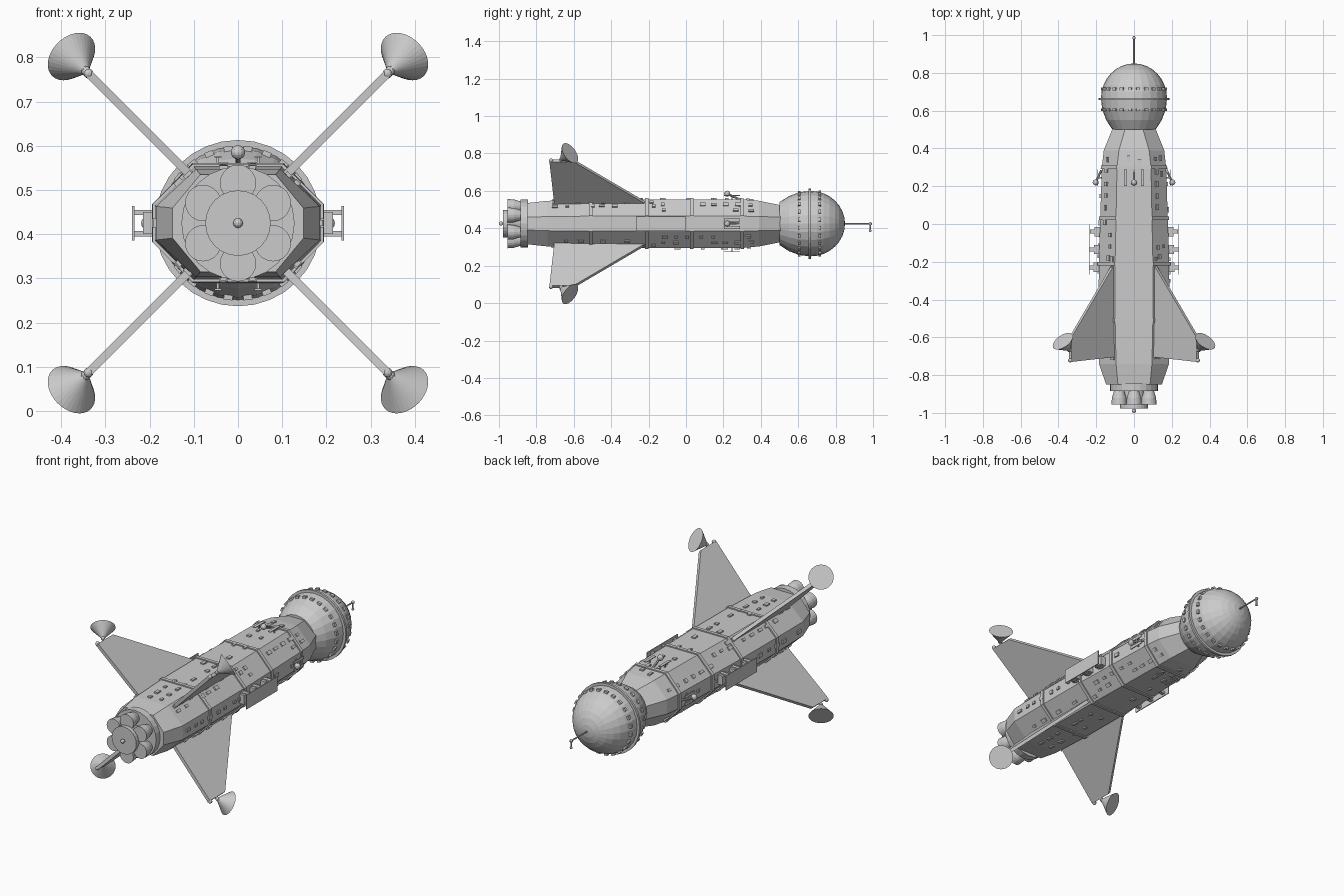
import bpy, bmesh, math, random
from mathutils import Vector, Matrix

if "Cube" in bpy.data.objects:
    bpy.data.objects.remove(bpy.data.objects["Cube"], do_unlink=True)

random.seed(4)
AXIS_Z = 0.425
FORWARD = Vector((0, 1, 0))

grey = bpy.data.materials.new("hull grey")
grey.use_nodes = True
grey.diffuse_color = (0.6, 0.6, 0.6, 1)
grey.node_tree.nodes["Principled BSDF"].inputs["Base Color"].default_value = grey.diffuse_color


def finish(name, bm):
    bmesh.ops.recalc_face_normals(bm, faces=bm.faces)
    mesh = bpy.data.meshes.new(name)
    bm.to_mesh(mesh)
    bm.free()
    mesh.materials.append(grey)
    obj = bpy.data.objects.new(name, mesh)
    bpy.context.collection.objects.link(obj)
    return obj


def add_loft(bm, rings):
    """Skin a list of equal closed rings and cap both ends."""
    loops = [[bm.verts.new(p) for p in ring] for ring in rings]
    n = len(loops[0])
    for a, b in zip(loops, loops[1:]):
        for i in range(n):
            j = (i + 1) % n
            bm.faces.new((a[i], a[j], b[j], b[i]))
    bm.faces.new(loops[0])
    bm.faces.new(loops[-1])


def add_lathe(bm, profile, origin, direction, segs=16):
    """Turn (distance, radius) pairs about a direction."""
    turn = Vector(direction).to_track_quat('Z', 'Y')
    rings = []
    for d, r in profile:
        ring = []
        for k in range(segs):
            t = math.tau * k / segs
            ring.append(Vector(origin) + turn @ Vector((r * math.cos(t), r * math.sin(t), d)))
        rings.append(ring)
    add_loft(bm, rings)


def lathe(name, profile, origin=(0, 0, AXIS_Z), direction=FORWARD, segs=16):
    bm = bmesh.new()
    add_lathe(bm, profile, origin, direction, segs)
    return finish(name, bm)


def add_rod(bm, a, b, r):
    a, b = Vector(a), Vector(b)
    add_lathe(bm, [(0, r), ((b - a).length, r)], a, b - a, 8)


def add_ball(bm, centre, r):
    bmesh.ops.create_uvsphere(bm, u_segments=12, v_segments=8, radius=r,
                              matrix=Matrix.Translation(centre))


def add_box(bm, centre, size, across, along, out):
    m = Matrix((across, along, out)).transposed().to_4x4()
    m.translation = centre
    bmesh.ops.create_cube(bm, size=1, matrix=m @ Matrix.Diagonal((*size, 1)))


# Hull stations: y, half width, half height, half flat top, half flat side
STATIONS = [
    (-0.85, 0.148, 0.11, 0.085, 0.034), (-0.74, 0.185, 0.122, 0.095, 0.038),
    (-0.5, 0.188, 0.128, 0.1, 0.04), (-0.2, 0.186, 0.13, 0.1, 0.04),
    (0.03, 0.179, 0.13, 0.095, 0.04), (0.3, 0.17, 0.13, 0.09, 0.04),
    (0.39, 0.16, 0.122, 0.08, 0.038), (0.51, 0.112, 0.098, 0.045, 0.035)]


def section(y, grow=0):
    """Eight-sided hull outline at y."""
    for p, q in zip(STATIONS, STATIONS[1:]):
        if y <= q[0]:
            break
    t = (y - p[0]) / (q[0] - p[0])
    w, h, a, s = [u + (v - u) * t for u, v in zip(p[1:], q[1:])]
    w, h, a, s = w + grow, h + grow, a + grow * 0.5, s + grow * 0.5
    pts = [(w, s), (a, h), (-a, h), (-w, s), (-w, -s), (-a, -h), (a, -h), (w, -s)]
    return [Vector((x, y, AXIS_Z + z)) for x, z in pts]


def add_plate(bm, side, u, y, size, lift=0.0):
    """Box on hull side 0-7, at fraction u across it."""
    pts = section(y)
    p, q = pts[side], pts[(side + 1) % 8]
    across = (q - p).normalized()
    out = Vector((across.z, 0, -across.x))
    add_box(bm, p.lerp(q, u) + out * lift, size, across, FORWARD, out)


# Hull and its raised bands
bm = bmesh.new()
add_loft(bm, [section(s[0]) for s in STATIONS])
finish("hull", bm)
bm = bmesh.new()
for y in (-0.51, -0.21, 0.03, 0.3):
    add_loft(bm, [section(y - 0.009, 0.006), section(y + 0.009, 0.006)])
finish("hull_bands", bm)

# Small hull hatches and boxes
bm = bmesh.new()
for side in range(8):
    columns = (0.5,) if side in (3, 7) else (0.33, 0.67)
    for k in range(17):
        y = -0.7 + k * 0.065
        for u in columns:
            if random.random() < 0.62:
                if side % 2 == 0 and y < -0.15:
                    u = 0.82 if u > 0.5 else 0.6
                    if side in (2, 6):
                        u = 1 - u
                size = (random.choice((0.014, 0.02)), random.choice((0.02, 0.03)), 0.014)
                add_plate(bm, side, u, y + random.uniform(-0.01, 0.01), size)
finish("hull_hatches", bm)

# Raised strips near the nose, and long side panels on struts
bm = bmesh.new()
for side in (1, 3, 5, 7):
    for u in (0.25, 0.75):
        add_plate(bm, side, u, 0.245, (0.016, 0.085, 0.004), 0.02)
        add_plate(bm, side, u, 0.245, (0.006, 0.006, 0.024), 0.008)
finish("raised_strips", bm)
bm = bmesh.new()
for side in (3, 7):
    add_plate(bm, side, 0.5, -0.135, (0.078, 0.265, 0.005), 0.053)
    for y in (-0.23, -0.135, -0.04):
        for u in (0.2, 0.8):
            add_plate(bm, side, u, y, (0.012, 0.02, 0.054), 0.026)
        add_plate(bm, side, 0.5, y, (0.05, 0.05, 0.03), 0.014)
finish("side_panels", bm)

# Short whip aerials on the top and the sides
bm = bmesh.new()
for out, base in (((0, 0, 1), 0.13), ((1, 0, 0), 0.173), ((-1, 0, 0), 0.173)):
    out = Vector(out)
    foot = Vector((0, 0.285, AXIS_Z)) + out * base
    tip = Vector((0, 0.22, AXIS_Z)) + out * (base + 0.03)
    add_rod(bm, foot, tip, 0.006)
    add_ball(bm, tip, 0.016)
finish("whip_aerials", bm)

# Nose sphere, with its ring and two rows of portholes
dome = [(0.5, 0.115), (0.55, 0.147), (0.605, 0.168), (0.665, 0.175)]
for k in range(1, 9):
    t = math.pi / 2 * k / 8
    dome.append((0.665 + 0.185 * math.sin(t), max(0.175 * math.cos(t), 0.002)))
lathe("nose_sphere", dome, segs=24)
lathe("nose_ring", [(0.656, 0.174), (0.656, 0.188), (0.668, 0.188), (0.668, 0.174)], segs=32)
bm = bmesh.new()
for y, r in ((0.605, 0.168), (0.715, 0.169)):
    for k in range(24):
        t = math.tau * (k + 0.5) / 24
        out = Vector((math.cos(t), 0, math.sin(t)))
        across = Vector((-math.sin(t), 0, math.cos(t)))
        add_box(bm, out * r + Vector((0, y, AXIS_Z)), (0.02, 0.014, 0.014), across, FORWARD, out)
finish("nose_portholes", bm)

# Nose aerial with hanging tip
bm = bmesh.new()
add_rod(bm, (0, 0.84, AXIS_Z), (0, 0.995, AXIS_Z), 0.004)
add_rod(bm, (0, 0.985, AXIS_Z), (0, 0.985, AXIS_Z - 0.04), 0.004)
add_ball(bm, (0, 0.985, AXIS_Z), 0.009)
add_ball(bm, (0, 0.985, AXIS_Z - 0.037), 0.007)
finish("nose_aerial", bm)

# Engine cluster
lathe("engine_plate", [(-0.885, 0.128), (-0.845, 0.128)], segs=24)
lathe("centre_engine", [(-0.978, 0.074), (-0.96, 0.074), (-0.88, 0.05)], segs=24)
bm = bmesh.new()
for k in range(6):
    t = math.radians(30 + 60 * k)
    place = (0.091 * math.cos(t), 0, AXIS_Z + 0.091 * math.sin(t))
    add_lathe(bm, [(-0.955, 0.041), (-0.92, 0.038), (-0.88, 0.026)], place, FORWARD, 20)
finish("outer_engines", bm)
bm = bmesh.new()
add_ball(bm, (0, -0.989, AXIS_Z), 0.011)
finish("tail_ball", bm)

# Four diagonal fins, each with a tip ball and a dish
OUTLINE = [(0.1, -0.16), (0.14, -0.195), (0.476, -0.6), (0.476, -0.73), (0.1, -0.7)]
for sx, sz, label in ((1, 1, "left_upper"), (-1, 1, "right_upper"),
                      (1, -1, "left_lower"), (-1, -1, "right_lower")):
    radial = Vector((sx, 0, sz)).normalized()
    thick = radial.cross(FORWARD)
    centre = Vector((0, 0, AXIS_Z))
    bm = bmesh.new()
    add_loft(bm, [[centre + radial * r + FORWARD * y + thick * o for r, y in OUTLINE]
                  for o in (-0.009, 0.009)])
    finish(label + "_fin", bm)
    bm = bmesh.new()
    tip = centre + radial * 0.478
    add_ball(bm, tip + FORWARD * -0.722, 0.011)
    apex = tip + radial * 0.008 + FORWARD * -0.667
    add_rod(bm, tip - radial * 0.02 + FORWARD * -0.667, apex + radial * 0.01, 0.008)
    add_ball(bm, apex, 0.011)
    finish(label + "_fin_tip", bm)
    lathe(label + "_dish", [(0, 0.007), (0.066, 0.062)], apex, radial + FORWARD, 32)
